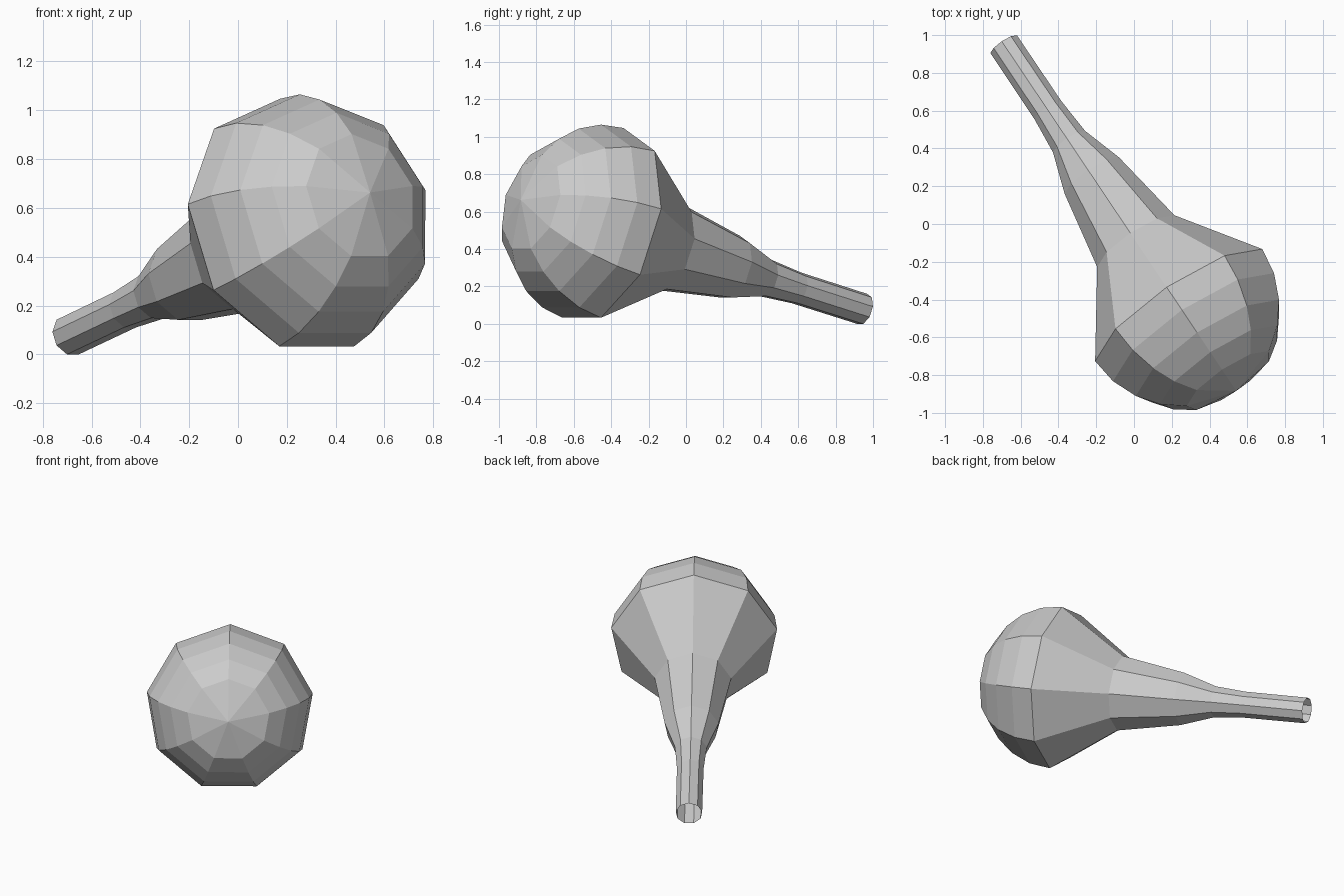
import bpy, bmesh, math
from mathutils import Matrix, Vector

if "Cube" in bpy.data.objects:
    bpy.data.objects.remove(bpy.data.objects["Cube"])

SIDES = 9
TIP = Vector((-0.688, 0.949, 0.078))       # centre of the open handle end
AXIS = Vector((0.538, -0.802, 0.256)).normalized()

# Profile: (distance along axis, radius) - handle, then flare
profile = [(0, 0.086), (0.435, 0.087), (0.644, 0.104), (0.871, 0.176), (1.307, 0.25)]
# Domed head
R, C = 0.541, 1.742
for deg in (0, 15.5, 31, 45.5, 60.5):
    a = math.radians(deg)
    profile.append((C + R * math.sin(a), R * math.cos(a)))

# Local frame: one corner of the nine-sided section points up
side = Vector((0, 0, 1)).cross(AXIS).normalized()
up = AXIS.cross(side)

bm = bmesh.new()
rings = []
for d, r in profile:
    ring = []
    for i in range(SIDES):
        t = 2 * math.pi * i / SIDES
        ring.append(bm.verts.new(TIP + AXIS * d + (up * math.cos(t) + side * math.sin(t)) * r))
    rings.append(ring)

# Skin the rings, leaving the handle end open
for a, b in zip(rings, rings[1:]):
    for i in range(SIDES):
        j = (i + 1) % SIDES
        bm.faces.new((a[i], a[j], b[j], b[i]))

# Fan closing the head
pole = bm.verts.new(TIP + AXIS * (C + R))
for i in range(SIDES):
    bm.faces.new((rings[-1][i], rings[-1][(i + 1) % SIDES], pole))

bmesh.ops.recalc_face_normals(bm, faces=bm.faces)
# Make sure the head cap faces outward
pole.normal_update()
if pole.normal.dot(AXIS) < 0:
    bmesh.ops.reverse_faces(bm, faces=bm.faces)

mesh = bpy.data.meshes.new("rattle_body")
bm.to_mesh(mesh)
bm.free()
bpy.context.collection.objects.link(bpy.data.objects.new("rattle_body", mesh))
